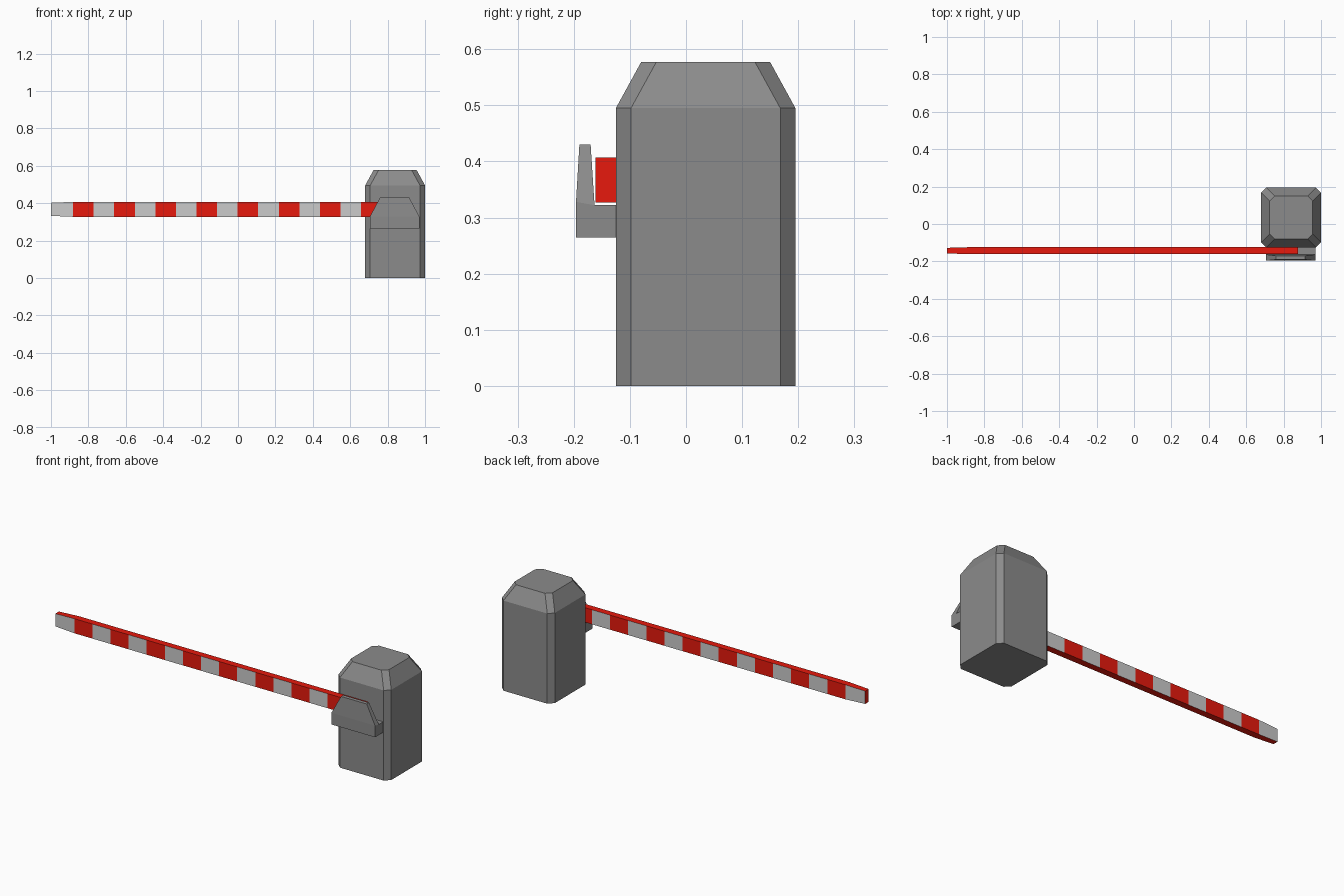
import bpy

if "Cube" in bpy.data.objects:
    bpy.data.objects.remove(bpy.data.objects["Cube"])


def material(name, rgb):
    mat = bpy.data.materials.new(name)
    mat.diffuse_color = (*rgb, 1)
    mat.use_nodes = True
    mat.node_tree.nodes["Principled BSDF"].inputs["Base Color"].default_value = mat.diffuse_color
    return mat


RED = material("red_paint", (0.8, 0.01, 0.004))
PALE = material("pale_paint", (0.58, 0.58, 0.58))
GREY = material("grey_metal", (0.26, 0.26, 0.26))


def add_mesh(name, verts, faces, mats, indices=None):
    mesh = bpy.data.meshes.new(name)
    mesh.from_pydata(verts, [], faces)
    for mat in mats:
        mesh.materials.append(mat)
    if indices:
        mesh.polygons.foreach_set("material_index", indices)
    obj = bpy.data.objects.new(name, mesh)
    bpy.context.collection.objects.link(obj)
    return obj


def loft_faces(rings, n):
    """Side quads joining consecutive rings of n points, plus two caps."""
    sides = [(r * n + i, r * n + (i + 1) % n, (r + 1) * n + (i + 1) % n, (r + 1) * n + i)
             for r in range(rings - 1) for i in range(n)]
    last = (rings - 1) * n
    return sides + [tuple(reversed(range(n))), tuple(range(last, last + n))]


def octagon(cx, cy, half, cut, z):
    s = half - cut
    pts = [(half, -s), (half, s), (s, half), (-s, half),
           (-half, s), (-half, -s), (-s, -half), (s, -half)]
    return [(cx + x, cy + y, z) for x, y in pts]


# Post: chamfered square column with a tapered top
verts = []
for half, z in ((0.16, 0), (0.16, 0.495), (0.115, 0.577)):
    verts += octagon(0.84, 0.035, half, 0.027, z)
add_mesh("post", verts, loft_faces(3, 8), [GREY])

# Barrier arm: striped front and back, red edges, slightly narrowed tip
STRIPES = 17
xs = [-1.0] + [-0.882 + 0.11 * k for k in range(STRIPES)]
verts = []
for i, x in enumerate(xs):
    hy, hz = (0.015, 0.035) if i == 0 else (0.0185, 0.04)
    verts += [(x, -0.1425 + sy * hy, 0.367 + sz * hz)
              for sy, sz in ((-1, -1), (-1, 1), (1, 1), (1, -1))]
faces = [tuple(reversed(f)) for f in loft_faces(len(xs), 4)]
paint = [1 if side % 2 == 0 and seg % 2 == 0 else 0
         for seg in range(STRIPES) for side in range(4)] + [0, 0]
add_mesh("barrier_arm", verts, faces, [RED, PALE], paint)

# Bracket: hooked section whose front plate narrows toward the top
profile = [(-0.122, 0.264), (-0.196, 0.264), (-0.196, 0.328), (-0.19, 0.43),
           (-0.17, 0.43), (-0.163, 0.322), (-0.122, 0.322)]
verts = [(0.8375 + side * (0.078 if z > 0.4 else 0.1325), y, z)
         for side in (-1, 1) for y, z in profile]
n = len(profile)
faces = [(i, (i + 1) % n, n + (i + 1) % n, n + i) for i in range(n)]
faces += [(6, 5, 2, 1, 0), (5, 4, 3, 2)]
faces += [(7, 8, 9, 12, 13), (9, 10, 11, 12)]
bracket = add_mesh("arm_bracket", verts, faces, [GREY])

# Consistent outward normals
import bmesh
for obj in bpy.context.collection.objects:
    bm = bmesh.new()
    bm.from_mesh(obj.data)
    bmesh.ops.recalc_face_normals(bm, faces=bm.faces)
    bm.to_mesh(obj.data)
    bm.free()
